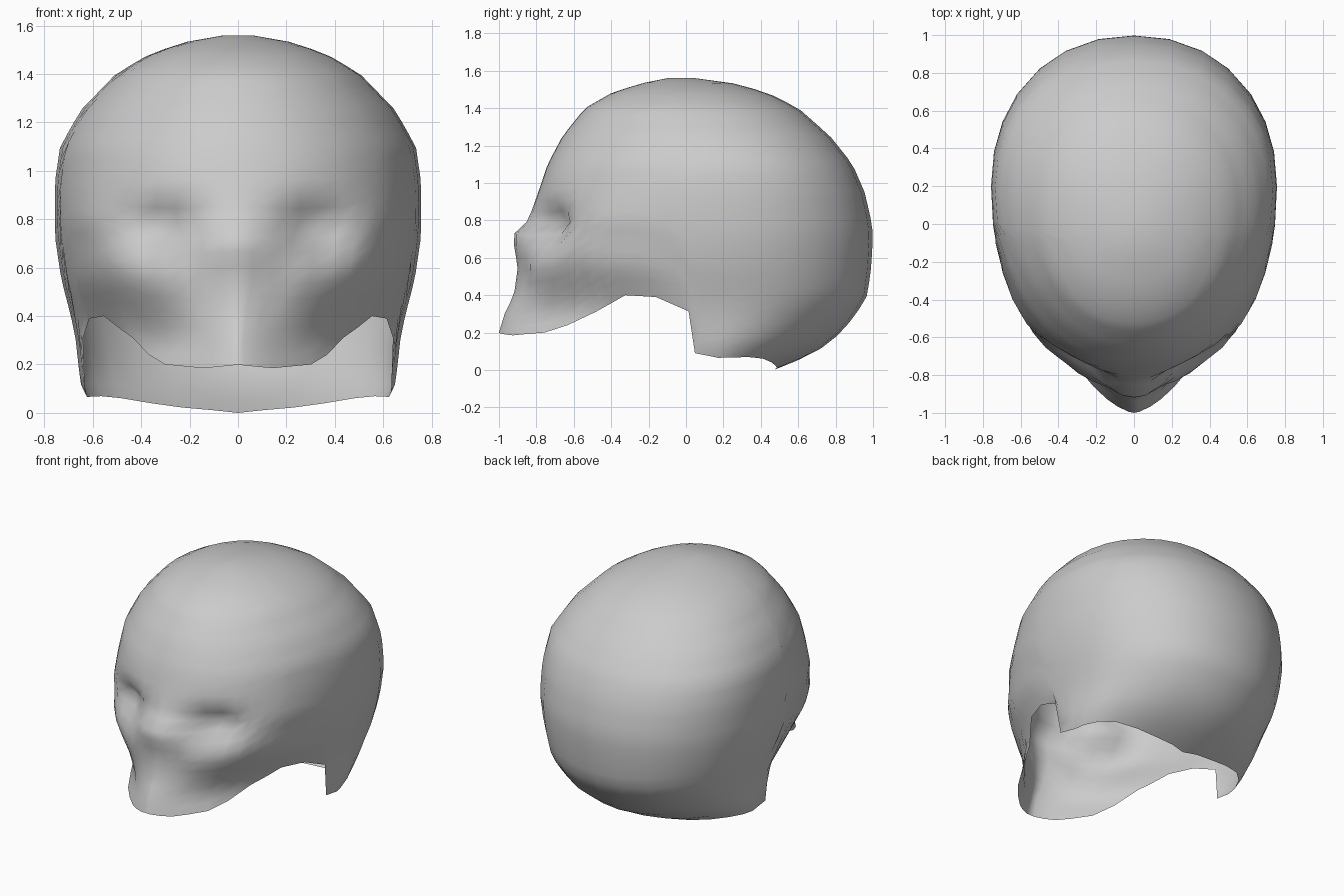
import bpy, bmesh, math

if "Cube" in bpy.data.objects:
    bpy.data.objects.remove(bpy.data.objects["Cube"])

# Horizontal sections: z, front y, back y, half width, front squareness, y of widest point
SECTIONS = [
    (0.00, -1.00, 0.47, 0.57, 1.60, 0.15),
    (0.09, -1.00, 0.69, 0.645, 1.60, 0.18),
    (0.20, -1.00, 0.83, 0.66, 1.55, 0.20),
    (0.30, -0.97, 0.91, 0.67, 1.42, 0.20),
    (0.40, -0.92, 0.97, 0.69, 1.60, 0.20),
    (0.55, -0.90, 0.99, 0.73, 1.94, 0.20),
    (0.72, -0.93, 1.00, 0.755, 1.92, 0.20),
    (0.80, -0.845, 0.99, 0.757, 2.18, 0.20),
    (0.95, -0.79, 0.955, 0.757, 2.12, 0.20),
    (1.10, -0.74, 0.89, 0.735, 2.08, 0.18),
    (1.25, -0.66, 0.77, 0.65, 2.0, 0.12),
    (1.40, -0.54, 0.60, 0.505, 2.0, 0.06),
    (1.48, -0.40, 0.44, 0.37, 2.0, 0.02),
    (1.53, -0.25, 0.27, 0.23, 2.0, 0.0),
    (1.56, -0.10, 0.05, 0.06, 2.0, -0.03),
]
# Lower rim: angle from the front in degrees, z
RIM = [(0, 0.20), (18, 0.185), (33, 0.20), (40, 0.24), (47, 0.31), (57, 0.40),
       (66, 0.39), (75, 0.31), (80, 0.09), (90, 0.065), (120, 0.07), (150, 0.025), (180, 0.0)]


def lookup(table, key):
    """Linear interpolation of the table columns."""
    key = min(max(key, table[0][0]), table[-1][0])
    for a, b in zip(table, table[1:]):
        if key <= b[0]:
            t = (key - a[0]) / (b[0] - a[0])
            return [p + (q - p) * t for p, q in zip(a[1:], b[1:])]


def bump(x, z, cx, cz, rx, rz):
    return math.exp(-((x - cx) / rx) ** 2 - ((z - cz) / rz) ** 2)


def skull_point(deg, z):
    front, back, width, n, yc = lookup(SECTIONS, z)
    s, c = abs(math.sin(math.radians(deg))), math.cos(math.radians(deg))
    if c < 0:
        n = 1.7 + 0.45 * min(max((z - 0.08) / 0.3, 0), 1)
    x = width * s ** (2 / n)
    y = yc + ((front if c > 0 else back) - yc) * abs(c) ** (2 / n)
    if c > 0 and y < -0.3:
        y += 0.16 * bump(x, z, 0.31, 0.755, 0.15, 0.11)   # eye socket
        y += 0.03 * bump(x, z, 0.14, 0.52, 0.07, 0.14)    # hollow beside nose
        y -= 0.03 * bump(x, z, 0.52, 0.62, 0.10, 0.08)    # cheekbone
    return (math.copysign(x, deg), max(y, -1.0), z)


# Columns run round the skull, rows from the rim to the crown
half = [0, 5, 12, 18, 25, 33, 40, 47, 52, 57, 66, 75, 80, 90, 102, 114, 126, 140, 153, 167, 180]
angles = half + [-a for a in reversed(half[1:-1])]
ROWS, TOP = 28, 1.56

bm = bmesh.new()
rings = []
for r in range(ROWS):
    t = r / (ROWS - 1)
    f = 0.45 * t + 0.55 * math.sin(t * math.pi / 2) ** 1.2
    ring = []
    for a in angles:
        low = lookup(RIM, abs(a))[0]
        ring.append(bm.verts.new(skull_point(a, low + (TOP - low) * f)))
    rings.append(ring)
for low, high in zip(rings, rings[1:]):
    for i in range(len(angles)):
        j = (i + 1) % len(angles)
        bm.faces.new((low[i], low[j], high[j], high[i]))
# Crown cap
bm.faces.new(rings[-1])
bmesh.ops.recalc_face_normals(bm, faces=bm.faces)

mesh = bpy.data.meshes.new("skull_shell")
bm.to_mesh(mesh)
bm.free()
skull = bpy.data.objects.new("skull_shell", mesh)
bpy.context.collection.objects.link(skull)
for p in mesh.polygons:
    p.use_smooth = True
